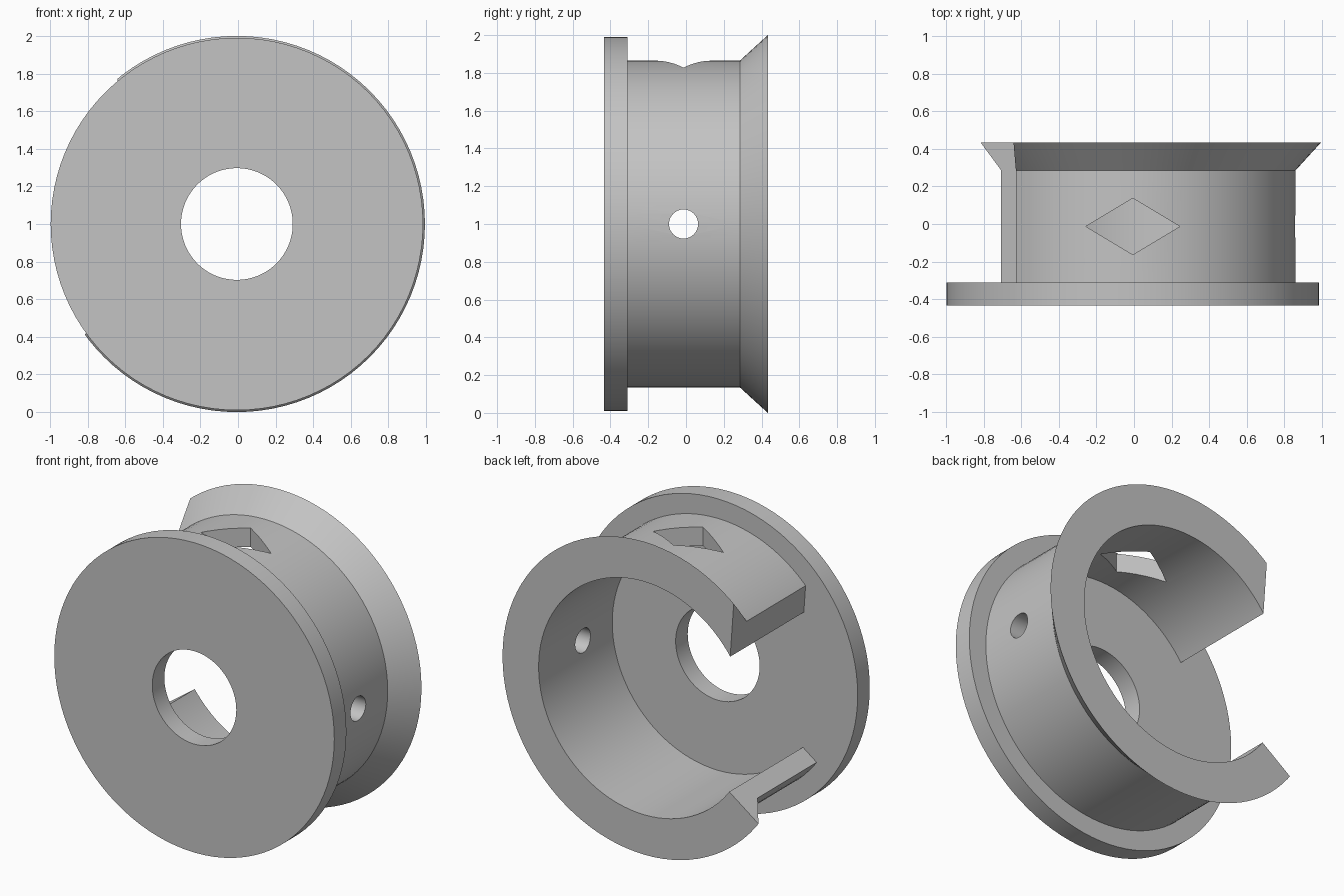
import bpy
import bmesh
from math import cos, sin, tau, radians
from mathutils import Vector

default = bpy.data.objects.get("Cube")
if default:
    bpy.data.objects.remove(default, do_unlink=True)

CX, CZ = -0.006, 1.0          # axis of the spool
BACK, FLOOR, MID = 0.433, -0.311, -0.013
SEGMENTS = 96

grey = bpy.data.materials.new("plain grey")
grey.use_nodes = True
grey.diffuse_color = (0.55, 0.55, 0.55, 1)
grey.node_tree.nodes["Principled BSDF"].inputs["Base Color"].default_value = grey.diffuse_color


def make_object(name, bm):
    bmesh.ops.recalc_face_normals(bm, faces=bm.faces)
    mesh = bpy.data.meshes.new(name)
    bm.to_mesh(mesh)
    bm.free()
    mesh.materials.append(grey)
    obj = bpy.data.objects.new(name, mesh)
    bpy.context.collection.objects.link(obj)
    return obj


def lathe(name, profile):
    """Turn a closed (radius, y) profile around the spool axis."""
    bm = bmesh.new()
    rings = []
    for i in range(SEGMENTS):
        a = tau * i / SEGMENTS
        rings.append([bm.verts.new((CX + r * cos(a), y, CZ + r * sin(a))) for r, y in profile])
    n = len(profile)
    for i in range(SEGMENTS):
        a, b = rings[i], rings[(i + 1) % SEGMENTS]
        for j in range(n):
            k = (j + 1) % n
            bm.faces.new((a[j], a[k], b[k], b[j]))
    return make_object(name, bm)


def prism(name, points, direction):
    """Extrude a flat outline along a direction."""
    bm = bmesh.new()
    face = bm.faces.new([bm.verts.new(p) for p in points])
    out = bmesh.ops.extrude_face_region(bm, geom=[face], use_keep_orig=True)
    verts = [v for v in out["geom"] if isinstance(v, bmesh.types.BMVert)]
    bmesh.ops.translate(bm, verts=verts, vec=Vector(direction))
    obj = make_object(name, bm)
    obj.hide_render = True
    return obj


def select_only(obj):
    bpy.ops.object.select_all(action='DESELECT')
    obj.select_set(True)
    bpy.context.view_layer.objects.active = obj


def cut(obj, cutter):
    select_only(obj)
    mod = obj.modifiers.new("cut", 'BOOLEAN')
    mod.operation = 'DIFFERENCE'
    mod.solver = 'EXACT'
    mod.object = cutter
    bpy.ops.object.modifier_apply(modifier=mod.name)
    bpy.data.objects.remove(cutter, do_unlink=True)


# Front plate with its centre bore
plate = lathe("front_plate", [(0.297, -BACK), (0.99, -BACK), (0.99, FLOOR), (0.297, FLOOR)])

# Hollow drum with a flared rear rim
drum = lathe("flared_drum", [(0.745, FLOOR), (0.865, FLOOR), (0.865, 0.285),
                             (1.0, BACK), (0.745, BACK)])

# Side opening: steep upper edge, radial lower edge
gap = [(-0.593, 0.2), (-0.4, -0.29), (-1.21, -0.877), (-1.6, 0.2), (-1.3, 1.1), (-0.658, 1.1)]
cut(drum, prism("gap_cutter", [(CX + x, -0.6, CZ + z) for x, z in gap], (0, 1.2, 0)))

# Diamond window through the top wall
diamond = [(-0.25, 0), (0, -0.15), (0.25, 0), (0, 0.15)]
cut(drum, prism("diamond_cutter", [(CX + x, MID + y, 1.4) for x, y in diamond], (0, 0, 0.8)))

# Round hole through the wall opposite the opening
circle = [(0.5, MID + 0.077 * cos(tau * i / 32), CZ + 0.077 * sin(tau * i / 32)) for i in range(32)]
cut(drum, prism("hole_cutter", circle, (0.7, 0, 0)))

for part in (plate, drum):
    select_only(part)
    bpy.ops.object.shade_smooth_by_angle(angle=radians(25))
